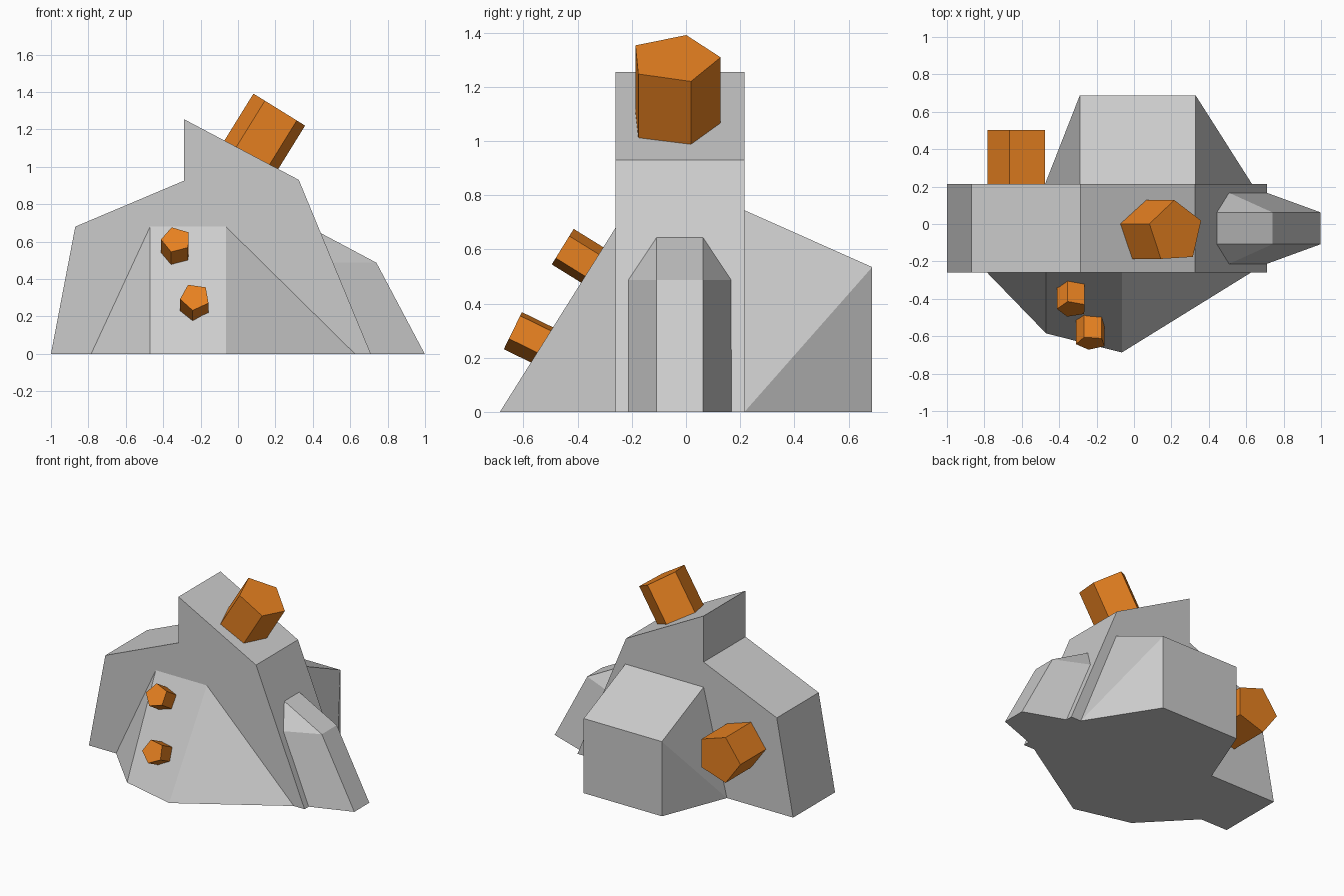
import bpy, bmesh
from math import radians, cos, sin
from mathutils import Vector

if "Cube" in bpy.data.objects:
    bpy.data.objects.remove(bpy.data.objects["Cube"])

orange = bpy.data.materials.new("crystal_orange")
orange.diffuse_color = (0.8, 0.22, 0.015, 1)
orange.use_nodes = True
orange.node_tree.nodes["Principled BSDF"].inputs["Base Color"].default_value = orange.diffuse_color


def finish(bm, name, mat=None):
    bmesh.ops.recalc_face_normals(bm, faces=bm.faces)
    me = bpy.data.meshes.new(name)
    bm.to_mesh(me)
    bm.free()
    ob = bpy.data.objects.new(name, me)
    bpy.context.collection.objects.link(ob)
    if mat:
        me.materials.append(mat)
    return ob


def extrude(bm, points, offset):
    """Closed prism: polygon of points pushed along offset."""
    face = bm.faces.new([bm.verts.new(p) for p in points])
    res = bmesh.ops.extrude_face_region(bm, geom=[face], use_keep_orig=True)
    verts = [v for v in res["geom"] if isinstance(v, bmesh.types.BMVert)]
    bmesh.ops.translate(bm, verts=verts, vec=offset)


def faceted_rock(name, points):
    """Convex boulder wrapped around its corner points."""
    bm = bmesh.new()
    for p in points:
        bm.verts.new(p)
    bmesh.ops.convex_hull(bm, input=bm.verts)
    bmesh.ops.dissolve_limit(bm, angle_limit=radians(15), verts=bm.verts, edges=bm.edges)
    return finish(bm, name)


def crystal(name, tip, u, v, radius, phase, length):
    """Pentagonal prism, end cap centred on tip, sunk back along -(u x v)."""
    u, v, tip = Vector(u).normalized(), Vector(v).normalized(), Vector(tip)
    ring = []
    for i in range(5):
        a = radians(phase + 72 * i)
        ring.append(tip + radius * (cos(a) * u + sin(a) * v))
    bm = bmesh.new()
    extrude(bm, ring, -length * u.cross(v))
    return finish(bm, name, orange)


# Main rock slab: stepped side profile extruded through the depth
FRONT, BACK = -0.26, 0.215
profile = [(-1, 0), (-0.87, 0.68), (-0.29, 0.925), (-0.29, 1.255), (0.325, 0.93), (0.71, 0)]
bm = bmesh.new()
extrude(bm, [(x, FRONT, z) for x, z in profile], (0, BACK - FRONT, 0))
finish(bm, "main_rock")

# Sloping front buttress
faceted_rock("front_rock", [
    (-0.785, FRONT, 0), (0.625, FRONT, 0),
    (-0.47, -0.585, 0), (-0.065, -0.687, 0),
    (-0.47, FRONT, 0.68), (-0.065, FRONT, 0.68)])

# Rear block with slanted top and flared feet
rear = [(-0.475, BACK, 0), (0.63, BACK, 0)]
for x in (-0.29, 0.33):
    rear += [(x, BACK, 0.745), (x, 0.687, 0.535), (x, 0.687, 0)]
faceted_rock("rear_rock", rear)

# Chamfered rock leaning on the right slope
side = []
for inner, outer in ((-0.108, -0.213), (0.062, 0.167)):
    side += [(0.443, inner, 0.645), (0.74, inner, 0.487), (0.998, inner, 0),
             (0.508, outer, 0.487), (0.71, outer, 0)]
faceted_rock("side_rock", side)

# Crystals: one on the peak, one at the back, two on the front slope
crystal("peak_crystal", (0.223, -0.043, 1.304), (0.85, 0, -0.526), (0, 1, 0), 0.171, 93, 0.34)
crystal("rear_crystal", (-0.613, 0.503, 0.432), (-1, 0, 0), (0, 0, 1), 0.171, 0, 0.31)
crystal("upper_crystal", (-0.331, -0.455, 0.61), (1, 0, 0), (0, 0.526, 0.85), 0.081, 107, 0.15)
crystal("lower_crystal", (-0.23, -0.637, 0.304), (1, 0, 0), (0, 0.44, 0.9), 0.081, 117, 0.15)
